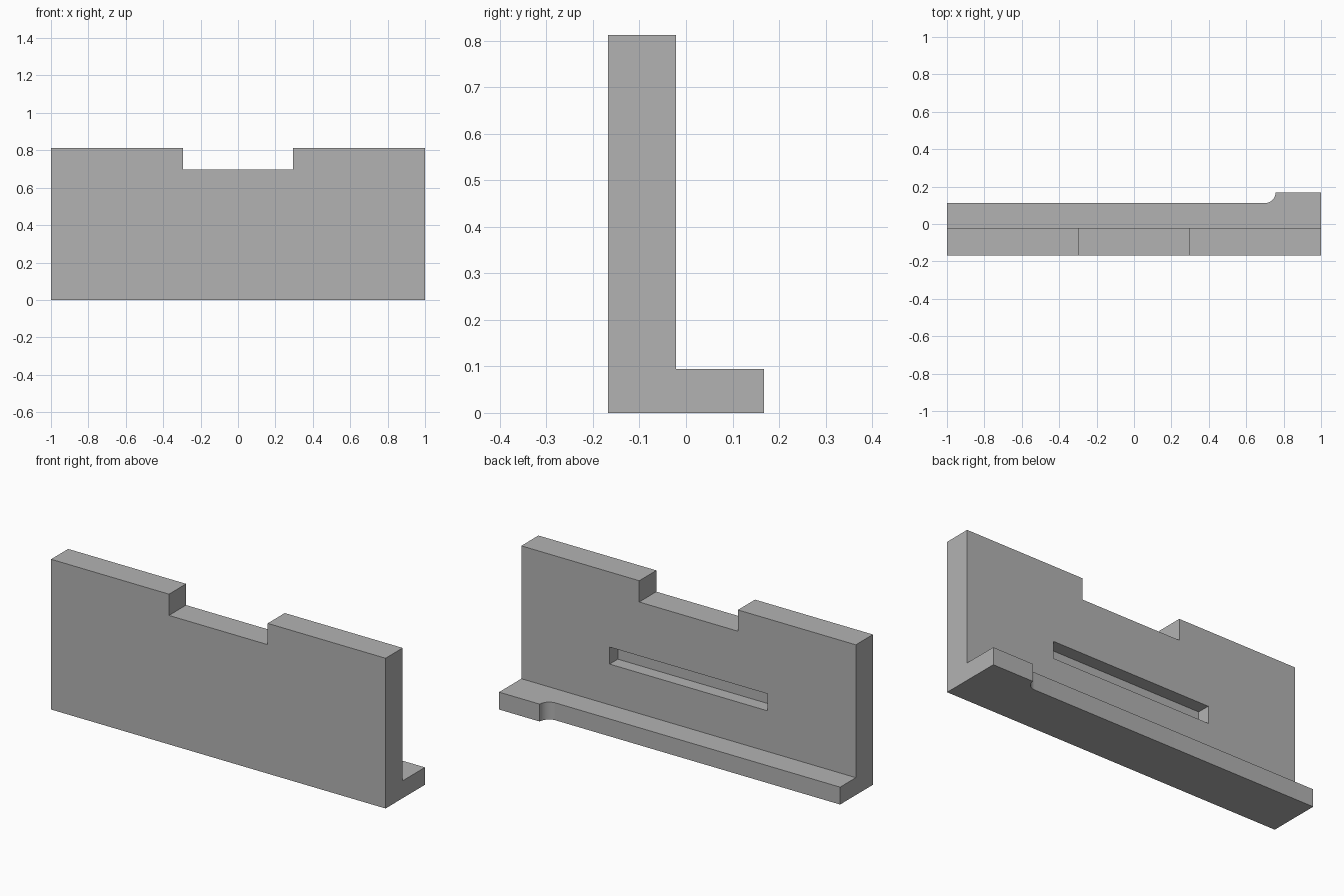
import bpy
import bmesh
from math import cos, sin, pi, radians
from mathutils import Vector

cube = bpy.data.objects.get("Cube")
if cube:
    bpy.data.objects.remove(cube, do_unlink=True)

grey = bpy.data.materials.new("plain grey")
grey.use_nodes = True
colour = (0.45, 0.45, 0.45, 1)
grey.diffuse_color = colour
grey.node_tree.nodes["Principled BSDF"].inputs["Base Color"].default_value = colour

FRONT, WALL_BACK = -0.168, -0.022
FOOT_BACK, TAB_BACK = 0.112, 0.168


def extrude_profile(name, points, direction):
    """Solid made by sweeping a closed outline along a vector."""
    bm = bmesh.new()
    face = bm.faces.new([bm.verts.new(p) for p in points])
    swept = bmesh.ops.extrude_face_region(bm, geom=[face])["geom"]
    verts = [v for v in swept if isinstance(v, bmesh.types.BMVert)]
    bmesh.ops.translate(bm, verts=verts, vec=Vector(direction))
    bmesh.ops.recalc_face_normals(bm, faces=bm.faces)
    mesh = bpy.data.meshes.new(name)
    bm.to_mesh(mesh)
    bm.free()
    mesh.materials.append(grey)
    obj = bpy.data.objects.new(name, mesh)
    bpy.context.collection.objects.link(obj)
    return obj


def combine(target, other, operation):
    """Apply a boolean and remove the helper solid."""
    mod = target.modifiers.new(operation.title(), "BOOLEAN")
    mod.operation, mod.object, mod.solver = operation, other, "EXACT"
    bpy.context.view_layer.objects.active = target
    bpy.ops.object.modifier_apply(modifier=mod.name)
    bpy.data.objects.remove(other, do_unlink=True)


# Upright wall with a notch in its top edge
half = [(1, 0), (1, 0.812), (0.295, 0.812), (0.295, 0.697)]
outline = half + [(-x, z) for x, z in reversed(half)]
bracket = extrude_profile("angle_bracket", [(x, FRONT, z) for x, z in outline],
                          (0, WALL_BACK - FRONT, 0))

# Foot with a wider tab at the left end, joined by a concave fillet
radius = TAB_BACK - FOOT_BACK
tab_x = 0.757
fillet = [(tab_x - radius + radius * cos(a), TAB_BACK + radius * sin(a))
          for a in (-pi / 2 * i / 16 for i in range(17))]
plan = [(-1, -0.1), (1, -0.1), (1, TAB_BACK)] + fillet + [(-1, FOOT_BACK)]
foot = extrude_profile("foot", [(x, y, 0) for x, y in plan], (0, 0, 0.094))
combine(bracket, foot, "UNION")

# Blind slot in the back of the wall
slot = [(-0.472, 0.314), (0.472, 0.314), (0.472, 0.406), (-0.472, 0.406)]
cutter = extrude_profile("slot_cutter", [(x, WALL_BACK - 0.07, z) for x, z in slot],
                         (0, 0.12, 0))
cutter.hide_render = True
combine(bracket, cutter, "DIFFERENCE")

# Merge coplanar faces, then smooth only the fillet
bm = bmesh.new()
bm.from_mesh(bracket.data)
bmesh.ops.dissolve_limit(bm, angle_limit=radians(0.5), verts=bm.verts, edges=bm.edges)
bm.to_mesh(bracket.data)
bm.free()
bpy.ops.object.select_all(action="DESELECT")
bracket.select_set(True)
bpy.context.view_layer.objects.active = bracket
bpy.ops.object.shade_smooth_by_angle(angle=radians(30))
